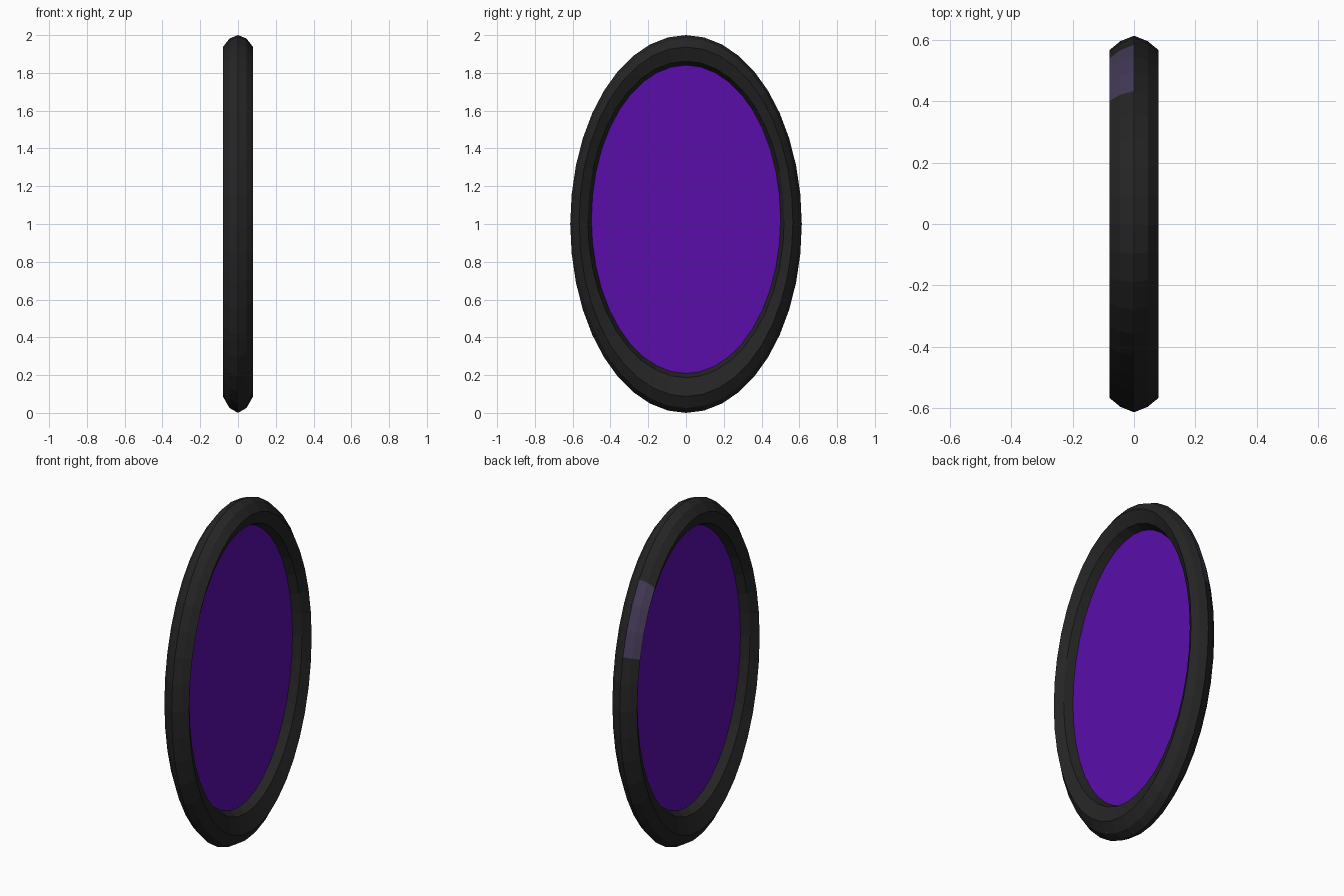
import bpy, bmesh, math

if "Cube" in bpy.data.objects:
    bpy.data.objects.remove(bpy.data.objects["Cube"])

SEG = 40

def mat(name, rgb):
    m = bpy.data.materials.new(name)
    m.diffuse_color = (*rgb, 1)
    m.use_nodes = True
    m.node_tree.nodes["Principled BSDF"].inputs["Base Color"].default_value = m.diffuse_color
    return m

black = mat("black", (0.018, 0.018, 0.018))
grey_violet = mat("grey_violet", (0.06, 0.045, 0.10))
purple = mat("purple", (0.10, 0.004, 0.40))

def ellipse(bm, x, ry, rz, cz):
    """Ring of vertices, angle measured from the top towards +y."""
    pts = []
    for i in range(SEG):
        a = 2 * math.pi * i / SEG
        pts.append(bm.verts.new((x, ry * math.sin(a), cz + rz * math.cos(a))))
    return pts

def finish(bm, name, mats):
    bmesh.ops.recalc_face_normals(bm, faces=bm.faces)
    me = bpy.data.meshes.new(name)
    bm.to_mesh(me)
    bm.free()
    for m in mats:
        me.materials.append(m)
    ob = bpy.data.objects.new(name, me)
    bpy.context.collection.objects.link(ob)
    return ob

# oval frame: cross-section as (x, half width, half height, centre height)
half = [(0.045, 0.595, 0.978, 1.004), (0.08, 0.566, 0.925, 1.012),
        (0.05, 0.52, 0.838, 1.024)]
outer, inner = (0, 0.613, 1.0, 1.0), (0, 0.5, 0.815, 1.025)
profile = [outer] + half + [inner] + [(-p[0], *p[1:]) for p in reversed(half)]

bm = bmesh.new()
rings = [ellipse(bm, *p) for p in profile]
n = len(rings)
for j in range(n):
    a, b = rings[j], rings[(j + 1) % n]
    for i in range(SEG):
        k = (i + 1) % SEG
        f = bm.faces.new((a[i], a[k], b[k], b[i]))
        # pale patch on the upper outside of the -x half
        f.material_index = 1 if (j >= 5 and 5 <= i < 8) else 0
finish(bm, "oval_frame", [black, grey_violet])

# thin pane filling the frame
bm = bmesh.new()
front = ellipse(bm, 0.002, 0.503, 0.818, 1.025)
back = ellipse(bm, -0.002, 0.503, 0.818, 1.025)
bm.faces.new(front)
bm.faces.new(back)
for i in range(SEG):
    k = (i + 1) % SEG
    bm.faces.new((front[i], front[k], back[k], back[i]))
finish(bm, "pane", [purple])
